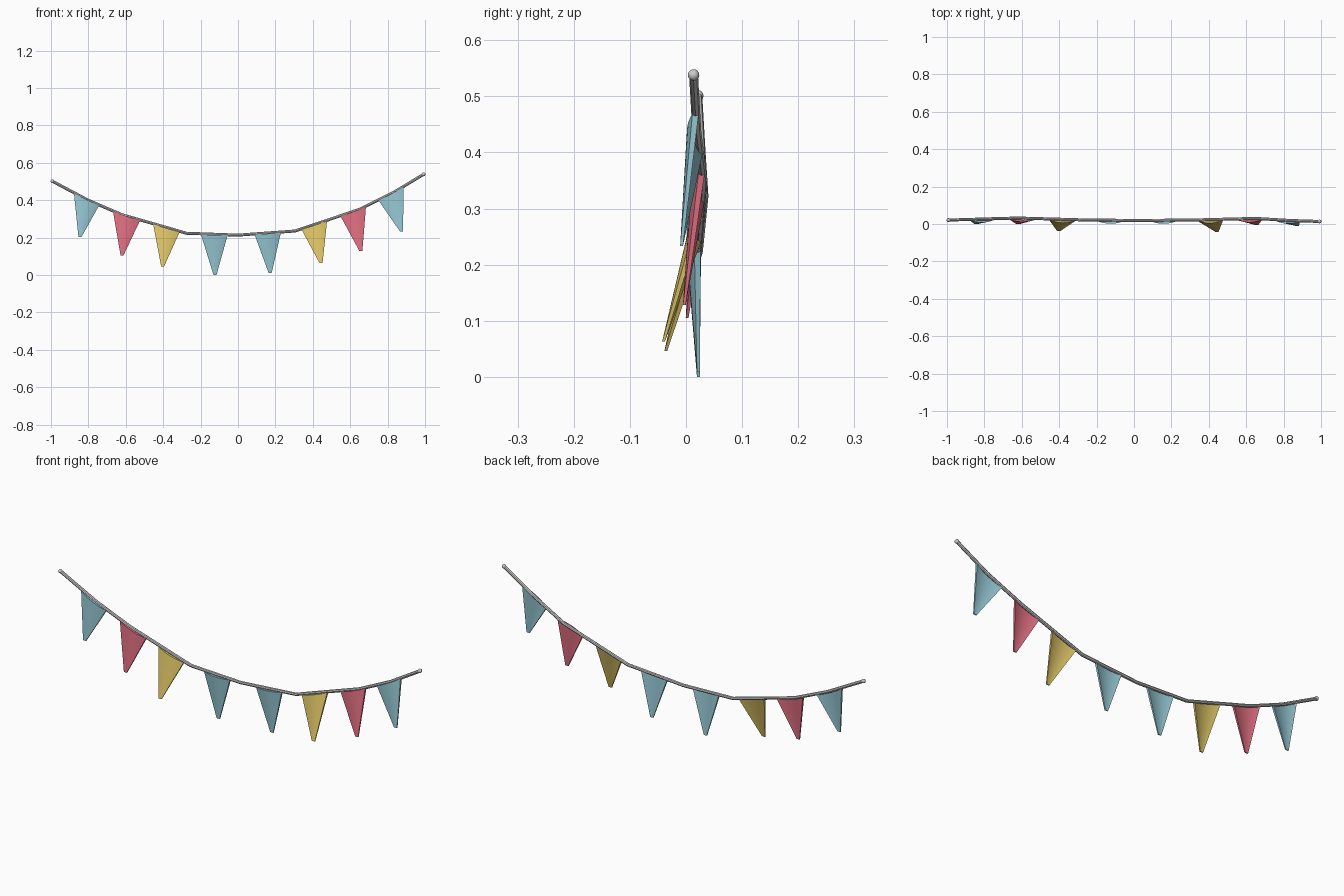
import bpy, bmesh
from mathutils import Vector

if "Cube" in bpy.data.objects:
    bpy.data.objects.remove(bpy.data.objects["Cube"])

# Path of the cord: x, y, z
PATH = [(-0.992, 0.021, 0.501), (-0.80, 0.027, 0.399), (-0.62, 0.032, 0.322),
        (-0.275, 0.022, 0.223), (0.0, 0.019, 0.213), (0.305, 0.021, 0.235),
        (0.65, 0.030, 0.351), (0.83, 0.019, 0.440), (0.992, 0.0135, 0.538)]


def cord_at(x):
    for a, b in zip(PATH, PATH[1:]):
        if x <= b[0]:
            return Vector(a).lerp(Vector(b), (x - a[0]) / (b[0] - a[0]))
    return Vector(PATH[-1])


def material(name, rgb):
    m = bpy.data.materials.new(name)
    m.diffuse_color = (*rgb, 1)
    m.use_nodes = True
    m.node_tree.nodes["Principled BSDF"].inputs["Base Color"].default_value = m.diffuse_color
    return m


BLUE = material("pale_blue", (0.30, 0.57, 0.65))
RED = material("rose_red", (0.75, 0.16, 0.22))
YELLOW = material("mustard", (0.71, 0.54, 0.13))


def smooth(ob):
    bpy.ops.object.select_all(action='DESELECT')
    ob.select_set(True)
    bpy.context.view_layer.objects.active = ob
    bpy.ops.object.shade_smooth_by_angle()


# Hanging cord
curve = bpy.data.curves.new("cord", 'CURVE')
curve.dimensions = '3D'
curve.bevel_depth = 0.008
curve.bevel_resolution = 2
curve.use_fill_caps = True
spline = curve.splines.new('POLY')
spline.points.add(len(PATH) - 1)
for p, co in zip(spline.points, PATH):
    p.co = (*co, 1)
cord = bpy.data.objects.new("cord", curve)
bpy.context.collection.objects.link(cord)
cord.select_set(True)
bpy.context.view_layer.objects.active = cord
bpy.ops.object.convert(target='MESH')
smooth(bpy.context.object)

# Rounded cord ends
for side, loc in (("left", PATH[0]), ("right", PATH[-1])):
    bpy.ops.mesh.primitive_uv_sphere_add(segments=12, ring_count=8, radius=0.0102, location=loc)
    bpy.context.object.name = side + "_cord_end"
    smooth(bpy.context.object)


def flag(name, x0, x1, tip, mat, cols=10, rows=6, bulge=0.013):
    """Tapered pennant, bowed forward, thinner toward its tip."""
    bm = bmesh.new()
    a, b = cord_at(x0), cord_at(x1)
    a.z -= 0.004
    b.z -= 0.004
    tip = Vector(tip)
    half = Vector((0.008, 0, 0))
    sheets = []
    for s in (-1, 1):
        grid = []
        for r in range(rows + 1):
            t = r / rows
            left, right = a.lerp(tip - half, t), b.lerp(tip + half, t)
            row = []
            for c in range(cols + 1):
                u = c / cols
                p = left.lerp(right, u)
                p.y += -bulge * (1 - t) * (1 - (2 * u - 1) ** 2) + s * (0.0055 - 0.003 * t)
                row.append(bm.verts.new(p))
            grid.append(row)
        for r in range(rows):
            for c in range(cols):
                bm.faces.new((grid[r][c], grid[r][c + 1], grid[r + 1][c + 1], grid[r + 1][c]))
        sheets.append(grid)
    # Close the rim between the two sheets
    rims = [g[0] + [r[-1] for r in g[1:]] + g[-1][-2::-1] + [r[0] for r in g[-2:0:-1]]
            for g in sheets]
    n = len(rims[0])
    for i in range(n):
        j = (i + 1) % n
        bm.faces.new((rims[0][i], rims[0][j], rims[1][j], rims[1][i]))
    bmesh.ops.recalc_face_normals(bm, faces=bm.faces)
    me = bpy.data.meshes.new(name)
    bm.to_mesh(me)
    bm.free()
    me.materials.append(mat)
    ob = bpy.data.objects.new(name, me)
    bpy.context.collection.objects.link(ob)
    smooth(ob)


# Pennants: left x, right x, tip, colour
FLAGS = [(-0.877, -0.743, (-0.845, 0.002, 0.203), BLUE),
         (-0.668, -0.524, (-0.62, 0.002, 0.105), RED),
         (-0.453, -0.312, (-0.403, -0.036, 0.046), YELLOW),
         (-0.198, -0.056, (-0.123, 0.022, 0.0), BLUE),
         (0.089, 0.229, (0.172, 0.022, 0.01), BLUE),
         (0.340, 0.476, (0.444, -0.040, 0.063), YELLOW),
         (0.549, 0.684, (0.657, -0.003, 0.128), RED),
         (0.752, 0.886, (0.874, -0.008, 0.233), BLUE)]
for i, (x0, x1, tip, mat) in enumerate(FLAGS, 1):
    flag(f"pennant_{i}", x0, x1, tip, mat)
